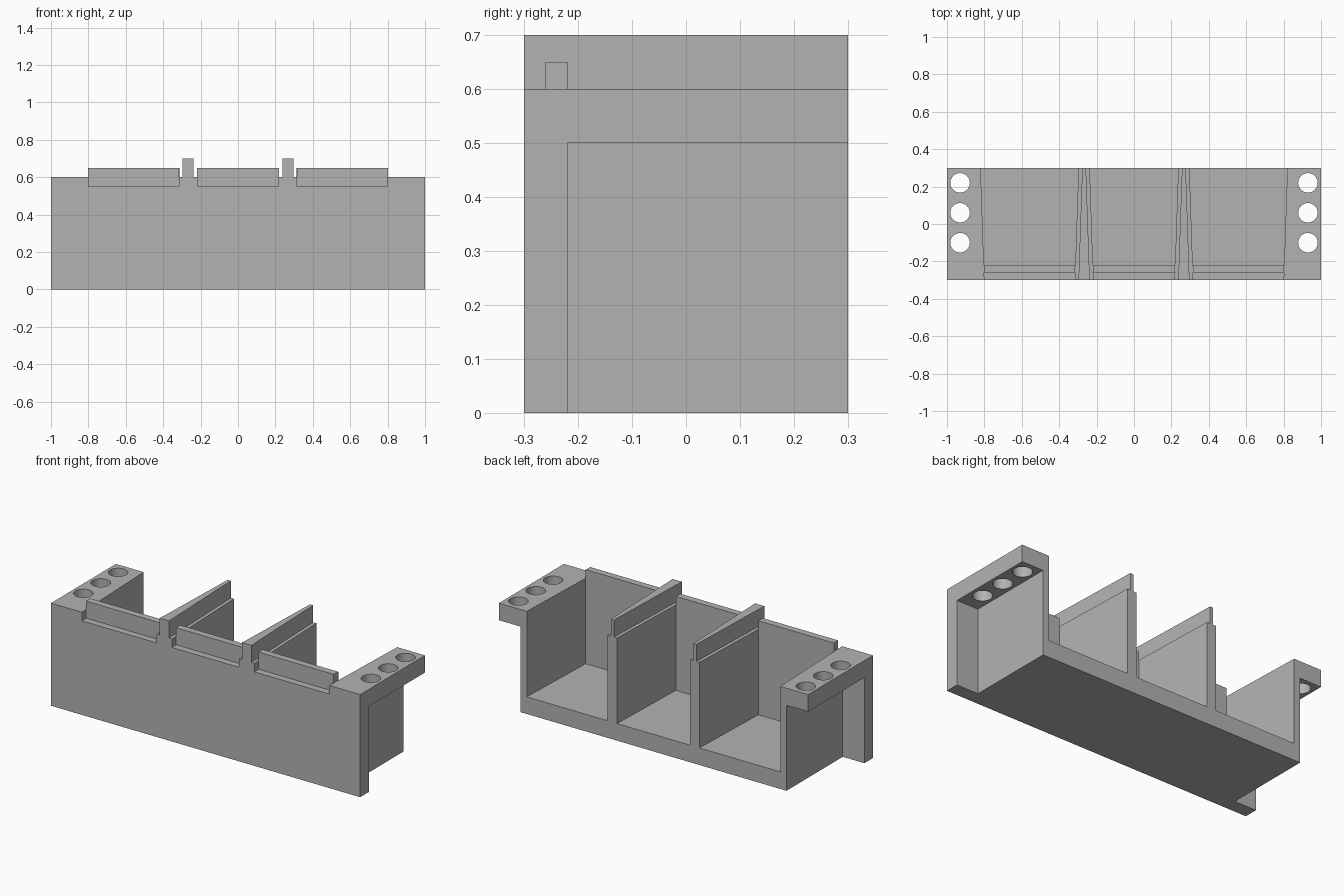
import bpy
import bmesh

if "Cube" in bpy.data.objects:
    bpy.data.objects.remove(bpy.data.objects["Cube"], do_unlink=True)

grey = bpy.data.materials.new("plain grey")
grey.use_nodes = True
grey.diffuse_color = (0.45, 0.45, 0.45, 1)
grey.node_tree.nodes["Principled BSDF"].inputs["Base Color"].default_value = (0.45, 0.45, 0.45, 1)

FRONT, BACK, DEPTH = -0.3, 0.3, 0.6
PLATE_BACK, LIP_FRONT = -0.22, -0.26
TOP = 0.6
DIVIDER_X = 0.8 / 3


def prism(name, outline, z0, z1):
    """Upright prism over a plan outline."""
    bm = bmesh.new()
    base = bm.faces.new([bm.verts.new((x, y, z0)) for x, y in outline])
    grown = bmesh.ops.extrude_face_region(bm, geom=[base])["geom"]
    verts = [v for v in grown if isinstance(v, bmesh.types.BMVert)]
    bmesh.ops.translate(bm, verts=verts, vec=(0, 0, z1 - z0))
    bmesh.ops.recalc_face_normals(bm, faces=bm.faces)
    mesh = bpy.data.meshes.new(name)
    bm.to_mesh(mesh)
    bm.free()
    mesh.materials.append(grey)
    obj = bpy.data.objects.new(name, mesh)
    bpy.context.collection.objects.link(obj)
    return obj


def box(name, x0, x1, y0, y1, z0, z1):
    return prism(name, [(x0, y0), (x1, y0), (x1, y1), (x0, y1)], z0, z1)


def combine(target, other, operation):
    """Apply a boolean, then drop the helper."""
    mod = target.modifiers.new(operation.lower(), "BOOLEAN")
    mod.operation = operation
    mod.solver = "EXACT"
    mod.object = other
    bpy.context.view_layer.objects.active = target
    bpy.ops.object.modifier_apply(modifier=mod.name)
    bpy.data.objects.remove(other, do_unlink=True)


def taper(front, back, y):
    return front + (back - front) * (y - FRONT) / DEPTH


def wall(y):
    return taper(0.80, 0.82, y)


def divider(y):
    return taper(0.05, 0.03, y)


# Left and right edge of each bay at a given depth
BAYS = [
    lambda y: (-wall(y), -DIVIDER_X - divider(y)),
    lambda y: (-DIVIDER_X + divider(y), DIVIDER_X - divider(y)),
    lambda y: (DIVIDER_X + divider(y), wall(y)),
]


def bay_prism(name, bay, y0, y1, z0, z1):
    (a, b), (c, d) = bay(y0), bay(y1)
    return prism(name, [(a, y0), (b, y0), (d, y1), (c, y1)], z0, z1)


# Solid block that becomes front plate, tray, dividers and end flanges
body = box("tray_body", -1, 1, FRONT, BACK, 0, TOP)

for side in (-1, 1):
    # Open space below each end flange
    combine(body, box("flange_cutter", *sorted((side * 0.86, side * 1.1)),
                      PLATE_BACK, 0.4, -0.1, 0.5), "DIFFERENCE")
    # Three round holes through each flange
    for y in (-0.10, 0.06, 0.22):
        bpy.ops.mesh.primitive_cylinder_add(vertices=48, radius=0.052, depth=0.3,
                                            location=(side * 0.93, y, 0.55))
        hole = bpy.context.object
        hole.data.materials.append(grey)
        combine(body, hole, "DIFFERENCE")

# Bays open at the back, with a rebate and raised lip along the front
for bay in BAYS:
    combine(body, bay_prism("bay_cutter", bay, PLATE_BACK, 0.4, 0.1, 0.8), "DIFFERENCE")
    combine(body, bay_prism("rebate_cutter", bay, -0.4, LIP_FRONT, 0.55, 0.8), "DIFFERENCE")
for bay in BAYS:
    combine(body, bay_prism("front_lip", bay, LIP_FRONT, PLATE_BACK, TOP, 0.65), "UNION")

# Narrow tapered ridge along each divider
for side in (-1, 1):
    x = side * DIVIDER_X
    ridge = prism("divider_ridge", [(x - 0.03, FRONT), (x + 0.03, FRONT),
                                    (x + 0.01, BACK), (x - 0.01, BACK)], TOP, 0.7)
    combine(body, ridge, "UNION")

# Smooth hole walls, sharp edges elsewhere
bpy.ops.object.select_all(action="DESELECT")
body.select_set(True)
bpy.context.view_layer.objects.active = body
bpy.ops.object.shade_smooth_by_angle()
